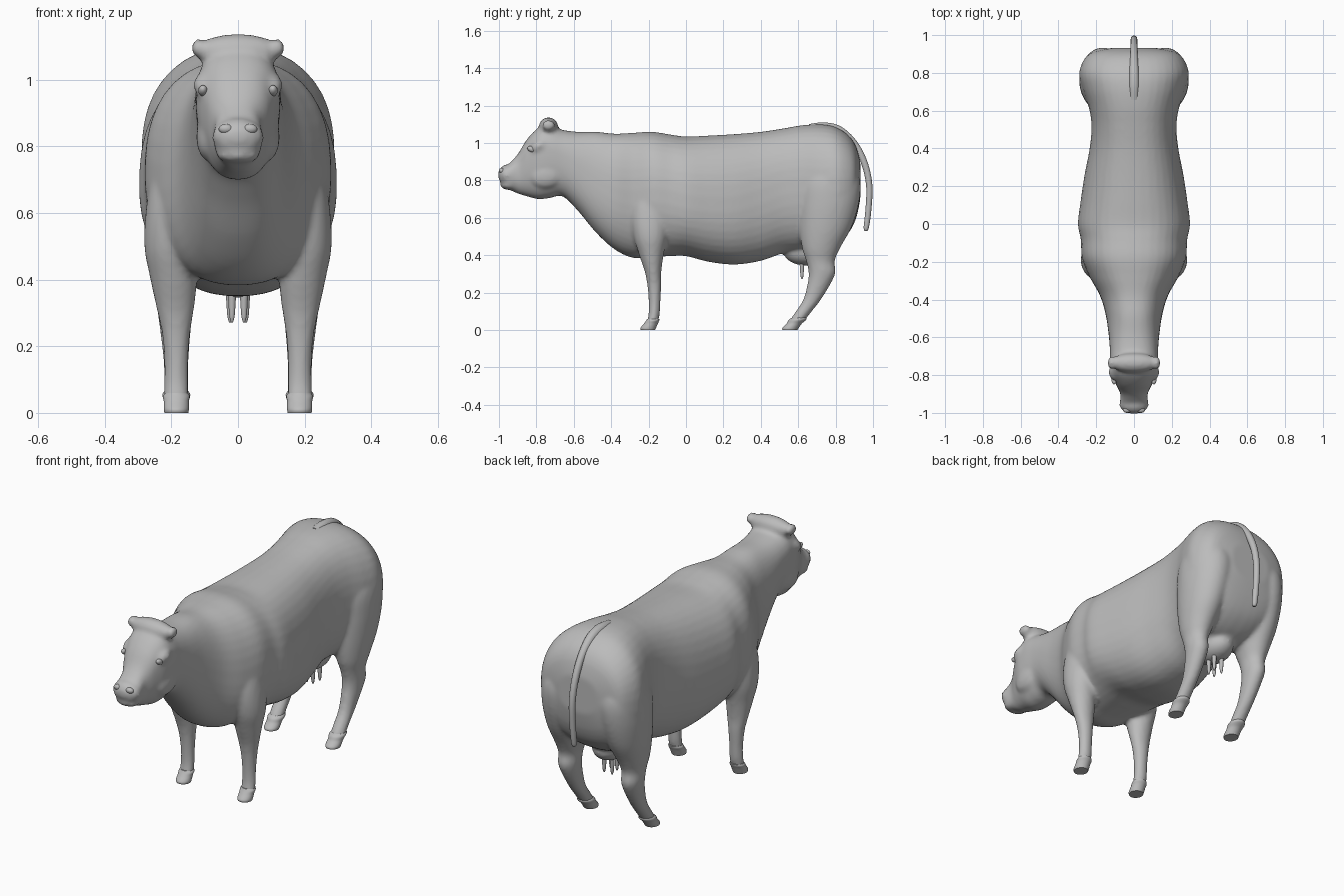
import bpy, bmesh, math
from mathutils import Matrix, Vector

cube = bpy.data.objects.get("Cube")
if cube:
    bpy.data.objects.remove(cube, do_unlink=True)

grey = bpy.data.materials.new("plain_grey")
grey.use_nodes = True
COLOUR = (0.5, 0.5, 0.5, 1)
grey.diffuse_color = COLOUR
grey.node_tree.nodes["Principled BSDF"].inputs["Base Color"].default_value = COLOUR


def spline(rows, steps=6):
    """Catmull-Rom interpolation of rows of numbers."""
    out = []
    for i in range(len(rows) - 1):
        a, b = rows[max(i - 1, 0)], rows[i]
        c, d = rows[i + 1], rows[min(i + 2, len(rows) - 1)]
        for k in range(steps):
            t = k / steps
            out.append([q + t / 2 * (r - p + t * (2 * p - 5 * q + 4 * r - s + t * (3 * (q - r) + s - p)))
                        for p, q, r, s in zip(a, b, c, d)])
    return out + [list(rows[-1])]


def power(v, n):
    return math.copysign(abs(v) ** (2 / n), v)


def lengthwise(row, c, s):
    """Cross-section facing y: y, top, bottom, half width, height of widest point."""
    y, top, bottom, w, f = row
    mid = bottom + f * (top - bottom)
    return (w * power(c, 2.4), y, mid + power(s, 2.4) * ((top - mid) if s > 0 else (mid - bottom)))


def upright(row, c, s):
    """Cross-section facing z: z, front y, back y, centre x, half width."""
    z, front, back, x, w = row
    return (x + w * c, (front + back) / 2 + s * (back - front) / 2, z)


def loft(bm, rows, ring, side=1, segments=40):
    loops = []
    for row in spline(rows):
        pts = [ring(row, math.cos(a), math.sin(a))
               for a in (math.tau * (k + 0.5) / segments for k in range(segments))]
        loops.append([bm.verts.new((side * p[0], p[1], p[2])) for p in pts])
    for a, b in zip(loops, loops[1:]):
        for k in range(segments):
            j = (k + 1) % segments
            bm.faces.new((a[k], a[j], b[j], b[k]))
    bm.faces.new(loops[0])
    bm.faces.new(loops[-1])


def blob(bm, centre, radii, tilt=0):
    m = Matrix.Translation(centre) @ Matrix.Rotation(tilt, 4, 'X') @ Matrix.Diagonal((*radii, 1))
    bmesh.ops.create_uvsphere(bm, u_segments=28, v_segments=18, radius=1, matrix=m)


def finish(bm, name):
    bmesh.ops.recalc_face_normals(bm, faces=bm.faces)
    for f in bm.faces:
        f.smooth = True
    mesh = bpy.data.meshes.new(name)
    bm.to_mesh(mesh)
    bm.free()
    mesh.materials.append(grey)
    ob = bpy.data.objects.new(name, mesh)
    bpy.context.collection.objects.link(ob)
    return ob


# Trunk, neck and head in one run from muzzle to rump
TRUNK = [
    (-0.99, .84, .79, .05, .5), (-.95, .885, .755, .073, .5), (-.90, .94, .73, .072, .55),
    (-.85, 1.02, .715, .095, .62), (-.79, 1.08, .70, .12, .65), (-.73, 1.09, .705, .127, .65),
    (-.66, 1.07, .715, .128, .6), (-.58, 1.06, .64, .135, .55), (-.48, 1.06, .52, .15, .5),
    (-.38, 1.05, .43, .18, .48), (-.28, 1.055, .385, .235, .48), (-.18, 1.06, .39, .275, .5),
    (-.08, 1.045, .395, .282, .48), (0, 1.035, .395, .297, .45), (.12, 1.04, .365, .283, .45),
    (.26, 1.048, .35, .262, .46), (.4, 1.06, .37, .235, .5), (.52, 1.078, .41, .225, .53),
    (.62, 1.095, .42, .24, .53), (.72, 1.10, .43, .275, .5), (.8, 1.085, .46, .29, .5),
    (.87, 1.04, .52, .265, .5), (.91, .98, .60, .22, .5), (.932, .90, .70, .12, .5)]

FORELEG = [
    (.78, -.26, -.10, .20, .05), (.62, -.29, -.09, .205, .07), (.5, -.28, -.10, .203, .078),
    (.4, -.25, -.12, .193, .07), (.31, -.22, -.132, .188, .056), (.24, -.207, -.132, .186, .043),
    (.16, -.20, -.136, .185, .036), (.09, -.20, -.14, .185, .036), (.04, -.21, -.15, .185, .037)]

HINDLEG = [
    (.92, .68, .88, .17, .08), (.8, .61, .93, .165, .12), (.68, .60, .925, .17, .12),
    (.55, .605, .885, .18, .1), (.44, .62, .825, .187, .075), (.37, .642, .795, .19, .056),
    (.31, .655, .80, .19, .052), (.25, .65, .775, .188, .046), (.16, .625, .72, .186, .038),
    (.09, .58, .665, .185, .037), (.045, .55, .63, .185, .038)]

body = bmesh.new()
loft(body, TRUNK, lengthwise)
blob(body, (0, -.735, 1.085), (.13, .052, .052))       # poll
blob(body, (0, -.955, .83), (.078, .05, .055))         # muzzle
blob(body, (0, -.945, .775), (.066, .048, .026))       # lower lip
blob(body, (0, .64, .42), (.085, .12, .075))           # udder
for side in (1, -1):
    loft(body, FORELEG, upright, side)
    loft(body, HINDLEG, upright, side)
    blob(body, (side * .098, -.785, .985), (.036, .05, .032), .5)   # brow
    blob(body, (side * .09, -.74, .83), (.035, .09, .07), .3)       # cheek
    blob(body, (side * .118, -.735, 1.095), (.022, .035, .028))     # poll corner
hide = finish(body, "body")
remesh = hide.modifiers.new("blend", 'REMESH')
remesh.mode = 'VOXEL'
remesh.voxel_size = 0.011
remesh.use_smooth_shade = True
soften = hide.modifiers.new("soften", 'SMOOTH')
soften.factor = 0.5
soften.iterations = 5

# Hooves with a raised band above each
HOOVES = {
    "front": [(0, -.242, -.165, .185, .036), (.012, -.243, -.16, .185, .038),
              (.035, -.225, -.15, .185, .038), (.05, -.214, -.143, .185, .040),
              (.06, -.208, -.14, .185, .034)],
    "hind": [(0, .515, .595, .185, .036), (.012, .516, .603, .185, .038),
             (.035, .538, .62, .185, .038), (.055, .55, .643, .185, .042),
             (.068, .57, .645, .185, .034)]}
for where, rows in HOOVES.items():
    for label, side in (("left", 1), ("right", -1)):
        bm = bmesh.new()
        loft(bm, rows, upright, side, 28)
        hoof = finish(bm, f"{where}_hoof_{label}")
        hoof.data.set_sharp_from_angle(angle=math.radians(50))

# Eyes and nostril rims
for label, side in (("left", 1), ("right", -1)):
    bm = bmesh.new()
    blob(bm, (side * .105, -.826, .967), (.014, .024, .015), -.4)
    finish(bm, f"eye_{label}")
    bm = bmesh.new()
    blob(bm, (side * .036, -.984, .852), (.022, .016, .015), -.5)
    finish(bm, f"nostril_{label}")

# Teats hanging under the udder
for i, (x, y) in enumerate([(.018, .62), (-.018, .62), (.024, .67), (-.024, .67)]):
    bm = bmesh.new()
    loft(bm, [(.375, y - .014, y + .014, x, .014), (.33, y - .011, y + .011, x, .011),
              (.29, y - .008, y + .008, x, .008), (.272, y - .003, y + .003, x, .003)], upright, 1, 16)
    finish(bm, f"teat_{i + 1}")

# Tail as a tapered curve
curve = bpy.data.curves.new("tail", 'CURVE')
curve.dimensions = '3D'
curve.bevel_depth = 0.018
curve.bevel_resolution = 5
curve.use_fill_caps = True
TAIL = spline([(.66, 1.075, 1.5), (.74, 1.082, 1.6), (.82, 1.065, 1.4), (.90, .995, 1.1),
               (.955, .89, 1), (.98, .77, .95), (.975, .64, .9), (.964, .55, .8), (.962, .53, .4)], 5)
line = curve.splines.new('POLY')
line.points.add(len(TAIL) - 1)
for point, (y, z, r) in zip(line.points, TAIL):
    point.co = (0, y, z, 1)
    point.radius = r
line.use_smooth = True
curve.materials.append(grey)
bpy.context.collection.objects.link(bpy.data.objects.new("tail", curve))
